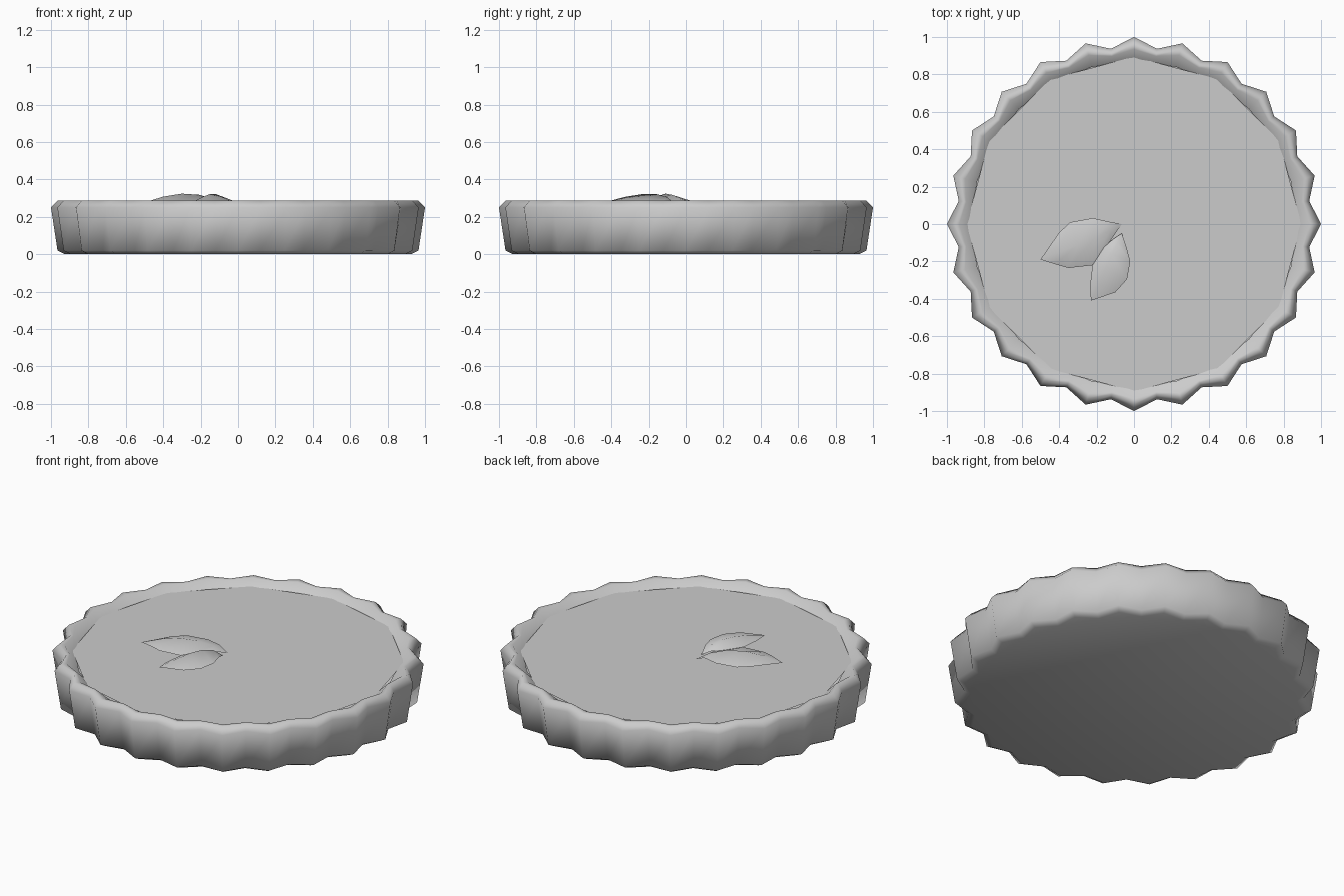
import bpy, bmesh
from math import cos, sin, pi

cube = bpy.data.objects.get("Cube")
if cube:
    bpy.data.objects.remove(cube, do_unlink=True)

grey = bpy.data.materials.new("plain grey")
grey.use_nodes = True
COLOUR = (0.6, 0.6, 0.6, 1)
grey.diffuse_color = COLOUR
grey.node_tree.nodes["Principled BSDF"].inputs["Base Color"].default_value = COLOUR


def finish(name, bm, smooth):
    for f in bm.faces:
        f.smooth = smooth
    mesh = bpy.data.meshes.new(name)
    bm.to_mesh(mesh)
    bm.free()
    mesh.materials.append(grey)
    obj = bpy.data.objects.new(name, mesh)
    bpy.context.collection.objects.link(obj)
    return obj


def ring(bm, count, peak, valley, z):
    """Closed ring of points, alternating between two radii."""
    verts = []
    for i in range(count):
        a = 2 * pi * i / count
        r = valley if i % 2 else peak
        verts.append(bm.verts.new((r * cos(a), r * sin(a), z)))
    return verts


# Fluted crust: peak radius, valley radius, height
POINTS = 48
bm = bmesh.new()
profile = [(0.925, 0.875, 0), (0.965, 0.91, 0.02), (1, 0.945, 0.25),
           (0.965, 0.92, 0.287), (0.935, 0.905, 0.285), (0.87, 0.86, 0.24)]
rings = [ring(bm, POINTS, *p) for p in profile]
for low, high in zip(rings, rings[1:]):
    for i in range(POINTS):
        j = (i + 1) % POINTS
        bm.faces.new((low[i], low[j], high[j], high[i]))
bm.faces.new(rings[0][::-1])
finish("crust", bm, True)

# Twelve-sided filling
bm = bmesh.new()
bm.faces.new(ring(bm, 12, 0.895, 0.895, 0.254))
finish("filling", bm, False)


def leaf(name, left, rib, right):
    """Two leaf halves folded along a raised middle rib."""
    bm = bmesh.new()
    mid = [bm.verts.new(p) for p in rib]
    for side, flip in ((left, False), (right, True)):
        edge = [mid[0]] + [bm.verts.new((x, y, 0.284)) for x, y in side] + [mid[-1]]
        for i in range(len(mid) - 1):
            loop = [mid[i], mid[i + 1], edge[i + 1], edge[i]]
            loop = list(dict.fromkeys(loop))
            bm.faces.new(loop[::-1] if flip else loop)
    for f in bm.faces:
        f.normal_update()
        if f.normal.z < 0:
            f.normal_flip()
    finish(name, bm, True)


# Two leaves resting on the filling
leaf("large_leaf",
     [(-0.4, -0.045), (-0.34, 0.01), (-0.22, 0.032), (-0.13, 0.012)],
     [(-0.5, -0.19, 0.277), (-0.4, -0.15, 0.308), (-0.3, -0.11, 0.324),
      (-0.21, -0.075, 0.318), (-0.13, -0.035, 0.295), (-0.065, 0, 0.256)],
     [(-0.42, -0.215), (-0.35, -0.235), (-0.22, -0.22), (-0.12, -0.08)])
leaf("small_leaf",
     [(-0.235, -0.33), (-0.222, -0.22), (-0.165, -0.125), (-0.11, -0.08)],
     [(-0.23, -0.41, 0.285), (-0.185, -0.32, 0.308), (-0.15, -0.23, 0.322),
      (-0.12, -0.16, 0.322), (-0.09, -0.1, 0.305), (-0.065, -0.05, 0.262)],
     [(-0.1, -0.365), (-0.037, -0.295), (-0.02, -0.2), (-0.04, -0.125)])
